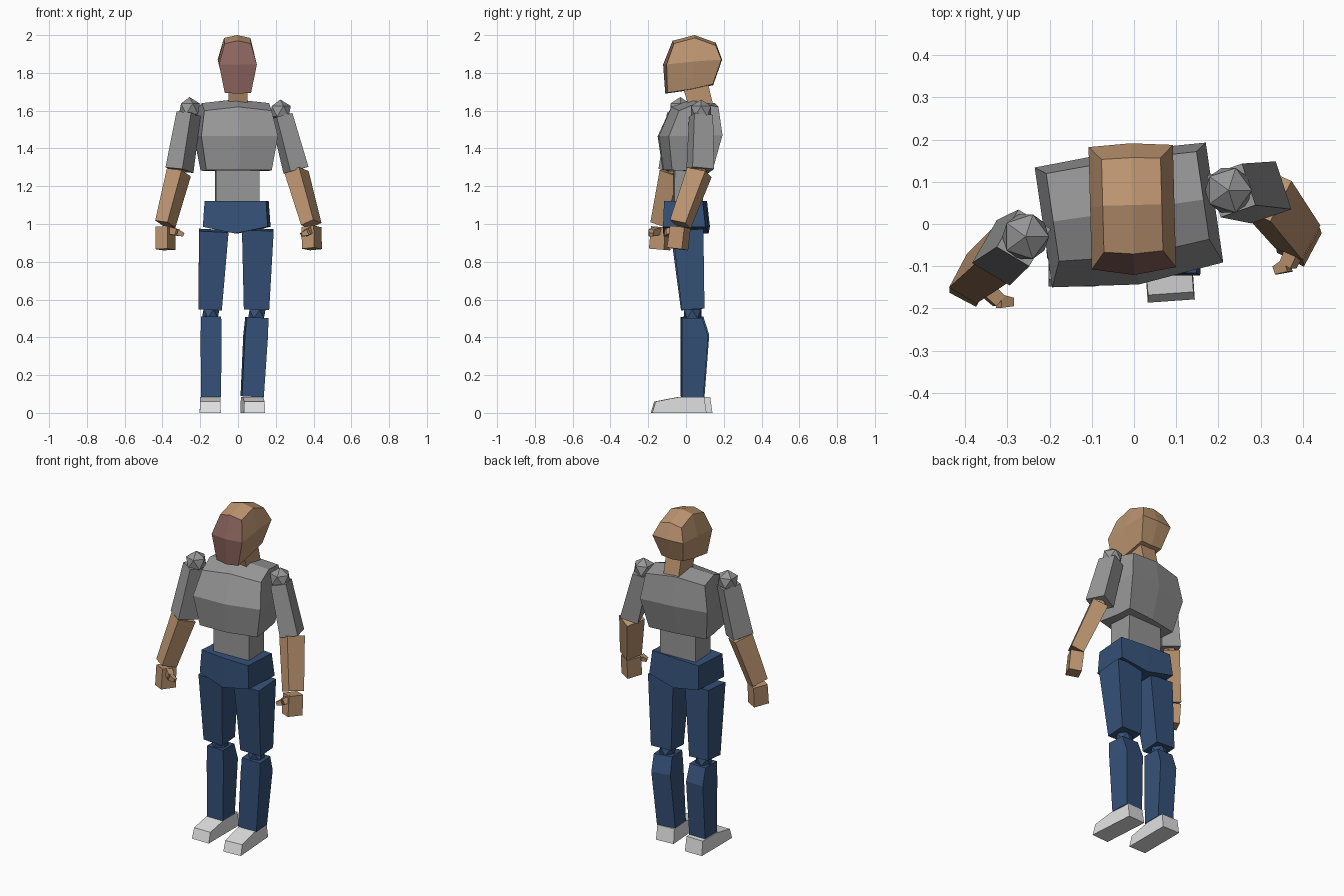
import bpy, bmesh, math
from mathutils import Vector, Matrix

if "Cube" in bpy.data.objects:
    bpy.data.objects.remove(bpy.data.objects["Cube"])


def material(name, rgb):
    m = bpy.data.materials.new(name)
    m.diffuse_color = (*rgb, 1)
    m.use_nodes = True
    m.node_tree.nodes["Principled BSDF"].inputs["Base Color"].default_value = m.diffuse_color
    return m


SKIN = material("skin", (0.50, 0.295, 0.16))
FACE = material("face_plate", (0.26, 0.125, 0.11))
GREY = material("shirt_grey", (0.31, 0.31, 0.31))
BLUE = material("trouser_blue", (0.036, 0.083, 0.19))
WHITE = material("shoe_white", (0.75, 0.75, 0.75))


def finish(name, bm, mat):
    bmesh.ops.recalc_face_normals(bm, faces=bm.faces[:])
    me = bpy.data.meshes.new(name)
    bm.to_mesh(me)
    bm.free()
    me.materials.append(mat)
    ob = bpy.data.objects.new(name, me)
    bpy.context.collection.objects.link(ob)
    return ob


def shell(name, rings, mat, origin=(0, 0, 0), yaw=0):
    """Stacked rings; each ring: half width, front, middle and back (y, z),
    forward bulge and lift of the centre column."""
    bm = bmesh.new()
    grids = []
    last = len(rings) - 1
    for i, (w, f, m, b, bulge, lift) in enumerate(rings):
        g = []
        for r, (y, z) in enumerate((f, m, b)):
            row = []
            for c in (-1, 0, 1):
                if r == 1 and c == 0 and 0 < i < last:
                    row.append(None)
                    continue
                dy = (-bulge, 0, bulge * 0.4)[r] if c == 0 else 0
                row.append(bm.verts.new((c * w, y + dy, z + (lift if c == 0 else 0))))
            g.append(row)
        grids.append(g)
    edge = [(0, 0), (0, 1), (0, 2), (1, 2), (2, 2), (2, 1), (2, 0), (1, 0)]
    for lo, hi in zip(grids, grids[1:]):
        for (r, c), (s, d) in zip(edge, edge[1:] + edge[:1]):
            bm.faces.new((lo[r][c], lo[s][d], hi[s][d], hi[r][c]))
    for g in (grids[0], grids[-1]):
        for r in (0, 1):
            for c in (0, 1):
                bm.faces.new((g[r][c], g[r][c + 1], g[r + 1][c + 1], g[r + 1][c]))
    bm.transform(Matrix.Translation(origin) @ Matrix.Rotation(math.radians(yaw), 4, 'Z'))
    return finish(name, bm, mat)


def limb(name, a, b, stations, mat, yaw=0):
    """Faceted bar from a to b; station: t, half width, front depth, back depth."""
    a, b = Vector(a), Vector(b)
    n = (a - b).normalized()
    u = Matrix.Rotation(math.radians(yaw), 3, 'Z') @ Vector((1, 0, 0))
    u = (u - n * u.dot(n)).normalized()
    v = n.cross(u)
    bm = bmesh.new()
    rings = []
    for t, w, f, k in stations:
        c = a.lerp(b, t)
        rings.append([bm.verts.new(c + u * x + v * y)
                      for x, y in ((-w, -f), (w, -f), (w, k), (-w, k))])
    for p, q in zip(rings, rings[1:]):
        for i in range(4):
            j = (i + 1) % 4
            bm.faces.new((p[i], p[j], q[j], q[i]))
    bm.faces.new(rings[0])
    bm.faces.new(rings[-1])
    return finish(name, bm, mat)


def bar(name, a, b, s0, s1, mat, yaw=0):
    return limb(name, a, b, [(0, s0[0], s0[1], s0[1]), (1, s1[0], s1[1], s1[1])], mat, yaw)


def joint(name, at, r, mat):
    bm = bmesh.new()
    bmesh.ops.create_icosphere(bm, subdivisions=1, radius=r, matrix=Matrix.Translation(at))
    return finish(name, bm, mat)


# Head, with the front faces coloured as the face plate
head = shell("head", [
    (0.07, (-0.10, 1.695), (0.03, 1.715), (0.14, 1.74), 0.01, -0.005),
    (0.10, (-0.105, 1.845), (0.04, 1.86), (0.185, 1.87), 0.016, 0),
    (0.07, (-0.065, 1.955), (0.045, 1.985), (0.155, 1.945), 0.006, 0.015),
], SKIN, (-0.003, 0, 0), 1.5)
head.data.materials.append(FACE)
for p in head.data.polygons:
    if p.normal.y < -0.6:
        p.material_index = 1
bar("neck", (0, 0.045, 1.75), (0, 0.085, 1.61), (0.05, 0.068), (0.05, 0.062), SKIN)

# Torso
shell("chest", [
    (0.175, (-0.122, 1.285), (0, 1.28), (0.095, 1.285), 0.02, 0),
    (0.205, (-0.144, 1.465), (0, 1.465), (0.143, 1.47), 0.023, 0),
    (0.18, (-0.085, 1.60), (0.01, 1.64), (0.125, 1.62), 0.015, 0.02),
], GREY, (-0.012, 0.022, 0), 8.3)
bar("abdomen", (-0.003, 0.012, 1.32), (-0.003, 0.01, 1.08), (0.115, 0.075), (0.115, 0.075), GREY, 2)
shell("pelvis", [
    (0.172, (-0.11, 0.985), (0, 0.985), (0.115, 0.985), 0.012, -0.035),
    (0.163, (-0.105, 1.122), (0, 1.122), (0.10, 1.122), 0.008, 0),
], BLUE, (-0.007, 0, 0), -4)

# Arms: side, shoulder, elbow, wrist, hand tip, upper yaw, thumb points
ARMS = [
    ("right", (-0.257, -0.03, 1.61), (-0.31, -0.068, 1.285), (-0.385, -0.13, 1.0),
     (-0.385, -0.14, 0.865), -30,
     [(-0.36, -0.145, 0.965), (-0.32, -0.183, 0.955), (-0.288, -0.185, 0.943)]),
    ("left", (0.224, 0.08, 1.597), (0.307, 0.075, 1.285), (0.388, -0.03, 1.0),
     (0.392, -0.045, 0.868), 18,
     [(0.385, -0.055, 0.965), (0.365, -0.098, 0.955), (0.335, -0.11, 0.943)]),
]
for side, sh, el, wr, tip, yaw, th in ARMS:
    joint(side + "_shoulder", sh, 0.062, GREY)
    top = Vector(sh).lerp(Vector(el), 0.08)
    bar(side + "_upper_arm", top, el, (0.045, 0.052), (0.052, 0.06), GREY, yaw)
    joint(side + "_elbow", el, 0.04, SKIN)
    low = Vector(el).lerp(Vector(wr), 0.04)
    bar(side + "_forearm", low, wr, (0.045, 0.055), (0.038, 0.047), SKIN, -28)
    bar(side + "_hand", Vector(wr) - Vector((0, 0, 0.016)), tip, (0.037, 0.043), (0.036, 0.045), SKIN, -28)
    bar(side + "_thumb_base", th[0], th[1], (0.018, 0.02), (0.016, 0.017), SKIN, 90)
    bar(side + "_thumb_tip", th[1], th[2], (0.016, 0.017), (0.01, 0.01), SKIN, 90)

# Legs: side, hip, thigh end, shin top, ankle, half widths, foot origin and yaw
LEGS = [
    ("right", (-0.128, 0.0, 0.965), (-0.148, 0.033, 0.55), (-0.142, 0.04, 0.51),
     (-0.143, 0.04, 0.085), 0.078, 0.053, (-0.147, 0.0, 0), 0),
    ("left", (0.105, 0.01, 0.97), (0.098, 0.038, 0.55), (0.1, 0.03, 0.505),
     (0.075, 0.03, 0.085), 0.084, 0.058, (0.078, -0.035, 0), 4),
]
for side, hip, end, knee, ankle, wt, ws, foot, yaw in LEGS:
    bar(side + "_thigh", hip, end, (wt, 0.082), (wt * 0.8, 0.06), BLUE)
    joint(side + "_knee", Vector(end).lerp(Vector(knee), 0.6), 0.052, BLUE)
    limb(side + "_shin", knee, ankle, [
        (0, ws, 0.055, 0.052), (0.23, ws * 1.05, 0.055, 0.083), (1, ws, 0.055, 0.058)], BLUE, yaw)
    shell(side + "_foot", [
        (0.056, (-0.148, 0), (0, 0), (0.14, 0), 0, 0),
        (0.054, (-0.13, 0.06), (0.0, 0.085), (0.128, 0.085), 0, 0),
    ], WHITE, foot, yaw)
